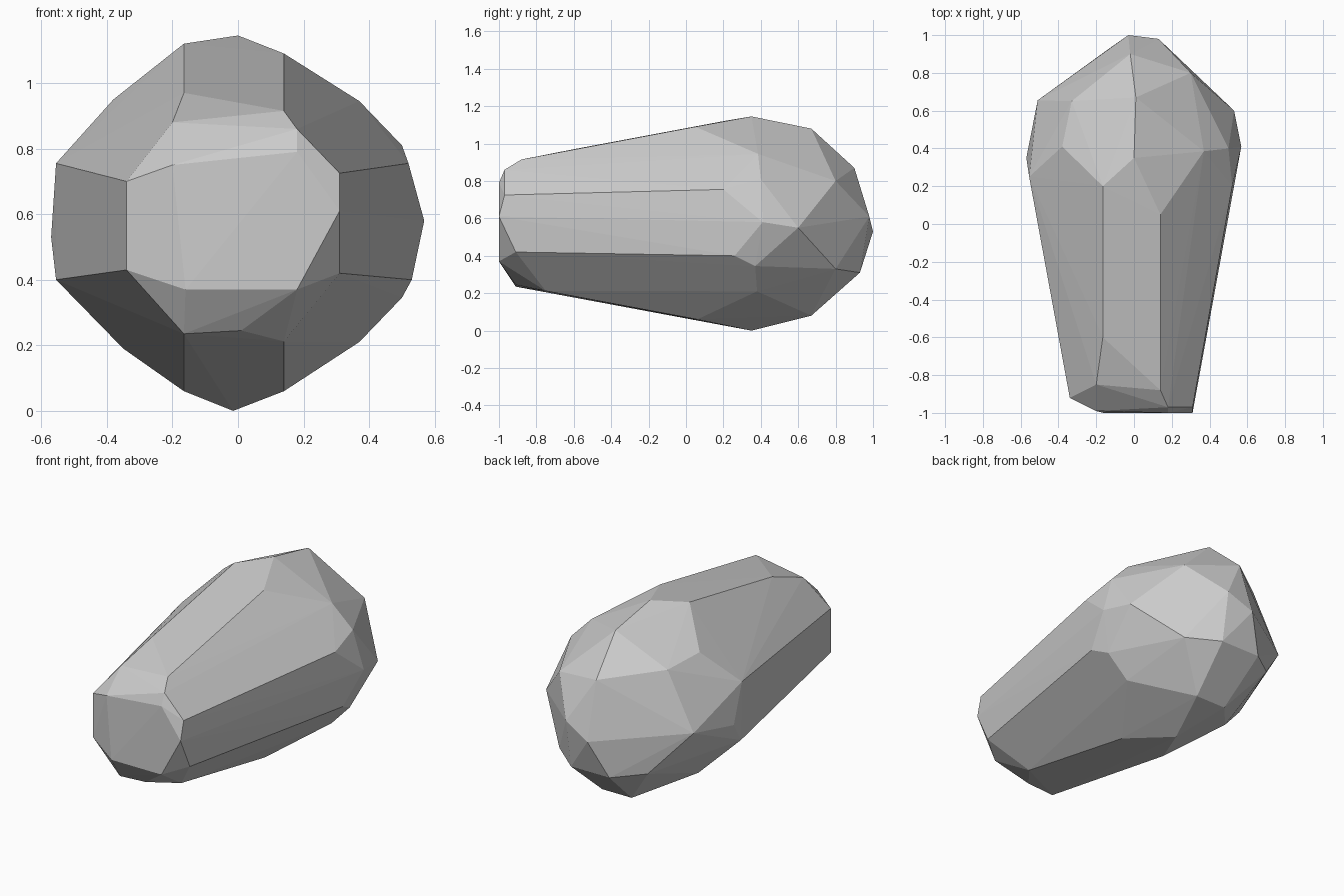
import bpy, bmesh

# Corner points of the faceted body, wrapped with a convex hull
nose = [
    (-0.16, -1.0, 0.37), (0.18, -1.0, 0.37), (0.31, -1.0, 0.61), (-0.20, -0.99, 0.75), (0.18, -1.0, 0.79),
    (-0.34, -0.92, 0.70), (-0.34, -0.92, 0.43), (0.31, -0.97, 0.725), (0.31, -0.91, 0.42),
    (-0.20, -0.85, 0.88), (0.18, -0.97, 0.86), (0.14, -0.88, 0.915), (-0.165, -0.6, 0.97),
    (-0.165, -0.91, 0.235), (0.01, -0.91, 0.245), (0.14, -0.75, 0.212),
]
shoulder = [
    (-0.165, 0.2, 1.12), (0.0, 0.35, 1.145), (0.14, 0.05, 1.09), (0.37, 0.385, 0.945),
    (0.50, 0.4, 0.81), (0.52, 0.2, 0.755), (0.568, 0.41, 0.58), (0.53, 0.26, 0.40),
    (0.50, 0.37, 0.345), (0.37, 0.38, 0.21), (0.14, 0.06, 0.06), (-0.015, 0.35, 0.0),
    (-0.165, 0.06, 0.06), (-0.35, 0.38, 0.19), (-0.555, 0.26, 0.40), (-0.57, 0.35, 0.53),
    (-0.555, 0.25, 0.755), (-0.38, 0.41, 0.95),
]
tail = [
    (0.01, 0.67, 1.08), (-0.33, 0.65, 0.92), (-0.51, 0.655, 0.58), (-0.02, 0.90, 0.87),
    (0.13, 0.98, 0.61), (-0.03, 1.0, 0.53), (0.53, 0.6, 0.55), (0.30, 0.80, 0.80),
]
# Underside of the rounded end: nearly symmetrical pairs
tail_pairs = [(0.13, 0.93, 0.31), (0.30, 0.80, 0.33), (0.10, 0.67, 0.08)]
tail += [(s * x, y, z) for x, y, z in tail_pairs for s in (-1, 1)]

bm = bmesh.new()
for p in nose + shoulder + tail:
    bm.verts.new(p)
hull = bmesh.ops.convex_hull(bm, input=bm.verts[:])
loose = {g for g in hull["geom_interior"] + hull["geom_unused"] if isinstance(g, bmesh.types.BMVert)}
bmesh.ops.delete(bm, geom=[v for v in loose if v.is_valid and not v.link_faces], context='VERTS')
bmesh.ops.recalc_face_normals(bm, faces=bm.faces[:])

mesh = bpy.data.meshes.new("faceted_body")
bm.to_mesh(mesh)
bm.free()
body = bpy.data.objects.new("faceted_body", mesh)
bpy.context.collection.objects.link(body)
